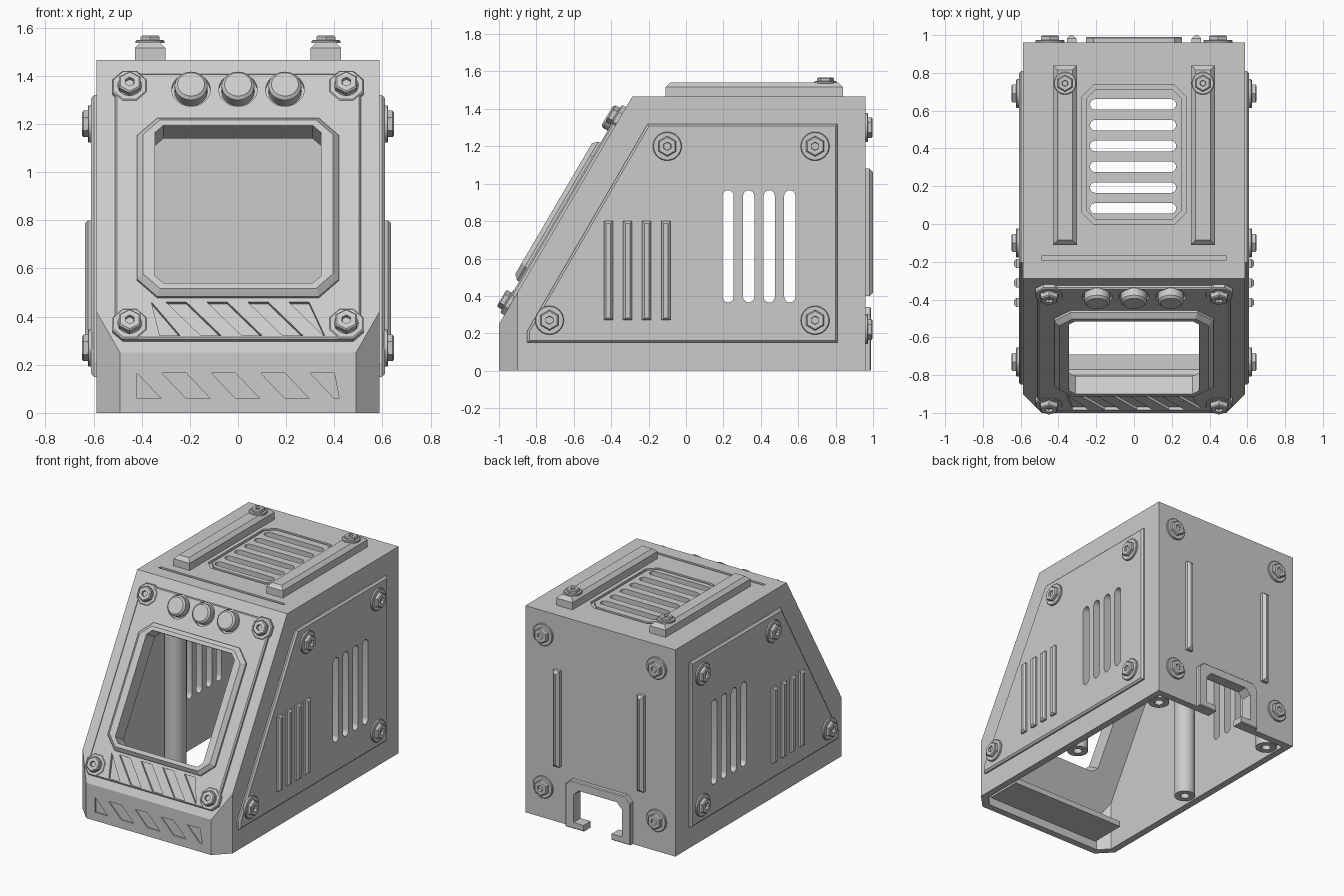
import bpy, bmesh
from math import sin, cos, pi, radians
from mathutils import Matrix, Vector

cube = bpy.data.objects.get("Cube")
if cube:
    bpy.data.objects.remove(cube)

grey = bpy.data.materials.new("plain_grey")
grey.use_nodes = True
COLOUR = (0.6, 0.6, 0.6, 1)
grey.diffuse_color = COLOUR
grey.node_tree.nodes["Principled BSDF"].inputs["Base Color"].default_value = COLOUR

W, TOP_Z, BACK_Y, WALL = 0.588, 1.465, 0.96, 0.05
RUN, RISE = 0.506, 0.8625          # slope direction of the front face


def frame(origin, x, y, z):
    m = Matrix((x, y, z)).transposed().to_4x4()
    m.translation = origin
    return m


# Working planes: local x, y lie on the surface, local z points outward
X, Y, Z = Vector((1, 0, 0)), Vector((0, 1, 0)), Vector((0, 0, 1))
SLOPE = frame((0, -1, 0.25), X, Vector((0, RUN, RISE)), Vector((0, -RISE, RUN)))
NOSE = frame((0, -1, 0), X, Z, -Y)
BACK = frame((0, BACK_Y, 0), X, Z, Y)
ROOF = frame((0, 0, TOP_Z), X, Y, Z)
SIDES = {"left": frame((W, 0, 0), Y, Z, X), "right": frame((-W, 0, 0), Y, Z, -X)}


def ngon(n, r, cx=0, cy=0, turn=0):
    return [(cx + r * cos(2 * pi * i / n + turn), cy + r * sin(2 * pi * i / n + turn))
            for i in range(n)]


def octagon(x0, x1, y0, y1, c):
    return [(x0 + c, y0), (x1 - c, y0), (x1, y0 + c), (x1, y1 - c),
            (x1 - c, y1), (x0 + c, y1), (x0, y1 - c), (x0, y0 + c)]


def rect(x0, x1, y0, y1):
    return [(x0, y0), (x1, y0), (x1, y1), (x0, y1)]


def stadium(cx, cy, half_len, r, upright):
    pts = []
    for i in range(18):
        a = pi * (i % 9) / 8 - pi / 2 + (pi if i > 8 else 0)
        u, v = r * cos(a) + (half_len - r) * (1 if i < 9 else -1), r * sin(a)
        pts.append((cx - v, cy + u) if upright else (cx + u, cy + v))
    return pts


def add_prism(bm, pts, z0, z1, m, bevel=0, socket=0):
    part = bmesh.new()
    face = part.faces.new([part.verts.new((x, y, z0)) for x, y in pts])
    face.normal_update()
    if face.normal.z < 0:
        face.normal_flip()
    res = bmesh.ops.extrude_face_region(part, geom=[face], use_keep_orig=True)
    up = [v for v in res["geom"] if isinstance(v, bmesh.types.BMVert)]
    bmesh.ops.translate(part, verts=up, vec=(0, 0, z1 - bevel - z0))
    bmesh.ops.recalc_face_normals(part, faces=part.faces)
    top = max(part.faces, key=lambda f: f.calc_center_median().z)
    if bevel:
        bmesh.ops.inset_individual(part, faces=[top], thickness=bevel, depth=bevel, use_even_offset=True)
    if socket:
        bmesh.ops.inset_individual(part, faces=[top], thickness=socket, use_even_offset=True)
        bmesh.ops.inset_individual(part, faces=[top], thickness=0.002, depth=-0.015)
    part.transform(m)
    bmesh.ops.recalc_face_normals(part, faces=part.faces)
    tmp = bpy.data.meshes.new("tmp")
    part.to_mesh(tmp)
    part.free()
    bm.from_mesh(tmp)
    bpy.data.meshes.remove(tmp)


def finish(name, bm):
    mesh = bpy.data.meshes.new(name)
    bm.to_mesh(mesh)
    bm.free()
    mesh.materials.append(grey)
    ob = bpy.data.objects.new(name, mesh)
    bpy.context.scene.collection.objects.link(ob)
    return ob


def prisms(name, outlines, z0, z1, m, **kw):
    bm = bmesh.new()
    for pts in outlines:
        add_prism(bm, pts, z0, z1, m, **kw)
    return finish(name, bm)


def cut(ob, *cutters):
    for c in cutters:
        c.hide_render = True
        mod = ob.modifiers.new("cut", "BOOLEAN")
        mod.object, mod.solver, mod.operation = c, "EXACT", "DIFFERENCE"
    dg = bpy.context.evaluated_depsgraph_get()
    mesh = bpy.data.meshes.new_from_object(ob.evaluated_get(dg))
    ob.modifiers.clear()
    ob.data = mesh


def bolt(name, m, x, y, z, hex_r=0.055, washer_r=0.077, washer=0.014, head=0.024):
    bm = bmesh.new()
    add_prism(bm, ngon(32, washer_r, x, y), z - 0.004, z + washer, m, bevel=0.004)
    add_prism(bm, ngon(6, hex_r, x, y, pi / 6), z, z + washer + head, m, bevel=0.006,
              socket=hex_r * 0.4)
    finish(name, bm)


def body_solid(name, t, bottom):
    # Side profile swept across the width, then the two front corners cut off
    pts = [(-1 + t, bottom), (-1 + t, 0.25 - 0.27 * t), (-0.288 + 0.572 * t, TOP_Z - t),
           (BACK_Y - t, TOP_Z - t), (BACK_Y - t, bottom)]
    bm = bmesh.new()
    add_prism(bm, pts, t - 2 * W, -t, SIDES["left"])
    for s in (1, -1):
        n = Vector((0.714 * s, -0.7, 0))
        bmesh.ops.bisect_plane(bm, geom=bm.verts[:] + bm.edges[:] + bm.faces[:], clear_outer=True,
                               plane_co=Vector((0.49 * s, -1, 0)) - n * t, plane_no=n)
        bmesh.ops.holes_fill(bm, edges=[e for e in bm.edges if e.is_boundary])
    bmesh.ops.recalc_face_normals(bm, faces=bm.faces)
    return finish(name, bm)


def stripes(t0, step, w, shift, lim, lo, hi):
    out = []
    for k in range(5):
        t = t0 + k * step
        raw = [(t, hi), (t + w, hi), (t + w + shift, lo), (t + shift, lo)]
        pts = [(max(-lim, min(lim, x)), y) for x, y in raw]
        out.append([p for i, p in enumerate(pts) if p not in pts[:i]])
    return out


# Cutters
inner = body_solid("inner_cutter", WALL, -0.3)
screen = prisms("screen_cutter", [octagon(-0.345, 0.345, 0.3, 1.06, 0.035)], -0.2, 0.2, SLOPE)
side_slots = prisms("side_slot_cutter", [stadium(0.225 + 0.11 * i, 0.665, 0.3, 0.03, True)
                                         for i in range(4)], -2 * W - 0.1, 0.1, SIDES["left"])
roof_slots = prisms("roof_slot_cutter", [stadium(-0.005, 0.083 + 0.11 * i, 0.228, 0.028, False)
                                         for i in range(6)], -0.2, 0.1, ROOF)
roof_recess = prisms("roof_recess_cutter", [octagon(-0.275, 0.275, 0, 0.735, 0.06),
                                            rect(-0.49, 0.49, -0.19, -0.17)], -0.015, 0.05, ROOF)
nose_marks = prisms("nose_mark_cutter", stripes(-0.52, 0.205, 0.1, 0.1, 0.42, 0.06, 0.165),
                    -0.008, 0.05, NOSE)
panel_marks = prisms("panel_mark_cutter", stripes(-0.47, 0.17, 0.085, 0.145, 0.36, 0.07, 0.232),
                     0.004, 0.1, SLOPE)
button_wells = prisms("button_well_cutter", [ngon(32, 0.08, 0.195 * i, 1.254) for i in (-1, 0, 1)],
                      0.004, 0.1, SLOPE)
half_port = [(0.11, -0.1), (0.11, 0.045), (0.19, 0.045), (0.19, 0.24), (0.15, 0.28)]
port = prisms("port_cutter", [half_port + [(-x, z) for x, z in reversed(half_port)]], -0.2, 0.2, BACK)
cutters = [inner, screen, side_slots, roof_slots, roof_recess, nose_marks, panel_marks,
           button_wells, port]

# Hollow housing
housing = body_solid("housing", 0, 0)
cut(housing, inner, screen, side_slots, roof_recess, roof_slots, nose_marks, port)

# Sloped control panel with bezel, buttons and corner bolts
panel = prisms("front_panel", [octagon(-0.51, 0.51, 0.055, 1.335, 0.05)], -0.004, 0.022, SLOPE,
               bevel=0.008)
cut(panel, screen, panel_marks, button_wells)
bezel = prisms("screen_bezel", [octagon(-0.42, 0.42, 0.25, 1.11, 0.085)], 0, 0.06, SLOPE, bevel=0.025)
cut(bezel, screen)
for i in (-1, 0, 1):
    prisms("button", [ngon(32, 0.068, 0.195 * i, 1.254)], 0, 0.065, SLOPE, bevel=0.012)
for x in (-0.45, 0.45):
    for v in (0.127, 1.272):
        prisms("panel_corner_boss", [ngon(8, 0.078, x, v, pi / 8)], 0, 0.026, SLOPE, bevel=0.006)
        bolt("panel_bolt", SLOPE, x, v, 0.024, hex_r=0.052, washer_r=0.05, washer=0.006, head=0.028)

# Side panels with ribs, slots and bolts
for side, m in SIDES.items():
    plate = prisms(side + "_panel", [[(-0.85, 0.15), (0.81, 0.15), (0.81, 1.32), (-0.205, 1.32),
                                      (-0.85, 0.21)]], -0.004, 0.022, m, bevel=0.012)
    cut(plate, side_slots)
    prisms(side + "_ribs", [rect(y - 0.024, y + 0.024, 0.27, 0.8) for y in
                            (-0.415, -0.312, -0.21, -0.107)], 0.01, 0.047, m, bevel=0.012)
    for y, z in ((-0.1, 1.2), (0.69, 1.2), (0.69, 0.27), (-0.73, 0.27)):
        bolt(side + "_bolt", m, y, z, 0.022)

# Roof: slotted plate and two rails
grille = prisms("roof_grille", [octagon(-0.255, 0.255, 0.02, 0.715, 0.053)], -0.03, 0, ROOF)
cut(grille, roof_slots)
for s in (-1, 1):
    x = 0.365 * s
    prisms("roof_rail", [rect(x - 0.063, x + 0.063, -0.11, 0.84)], -0.004, 0.075, ROOF, bevel=0.024)
    bolt("rail_bolt", ROOF, x, 0.745, 0.075, hex_r=0.045, washer_r=0.06, washer=0.008, head=0.02)

# Back: cable port frame, ribs and bolts
port_frame = prisms("port_frame", [[(-0.255, 0), (0.255, 0), (0.255, 0.3), (0.215, 0.34),
                                    (-0.215, 0.34), (-0.255, 0.3)]], -0.01, 0.03, BACK, bevel=0.006)
cut(port_frame, port)
for s in (-1, 1):
    x = 0.33 * s
    prisms("back_rib", [rect(x - 0.025, x + 0.025, 0.4, 1.08)], -0.004, 0.04, BACK, bevel=0.018)
    for z in (0.22, 1.3):
        bolt("back_bolt", BACK, 0.445 * s, z, 0)

# Inside: screw posts and front shelf
for x in (-0.47, 0.47):
    for y in (-0.03, 0.82):
        post = prisms("screw_post", [ngon(32, 0.07, x, y)], -TOP_Z + 0.01, -0.03, ROOF)
        hole = prisms("post_hole_cutter", [ngon(24, 0.03, x, y)], -TOP_Z - 0.1, -TOP_Z + 0.15, ROOF)
        cut(post, hole)
        cutters.append(hole)
prisms("front_shelf", [[(-0.96, 0.06), (-0.69, 0.06), (-0.69, 0.1), (-0.77, 0.1), (-0.8, 0.13),
                        (-0.96, 0.13)]], -2 * W + 0.13, -0.13, SIDES["left"])

for c in cutters:
    bpy.data.objects.remove(c)

# Smooth round parts, keep edges crisp
bpy.ops.object.select_all(action="DESELECT")
for ob in bpy.context.scene.objects:
    if ob.type == "MESH":
        ob.select_set(True)
        bpy.context.view_layer.objects.active = ob
bpy.ops.object.shade_smooth_by_angle(angle=radians(30))
